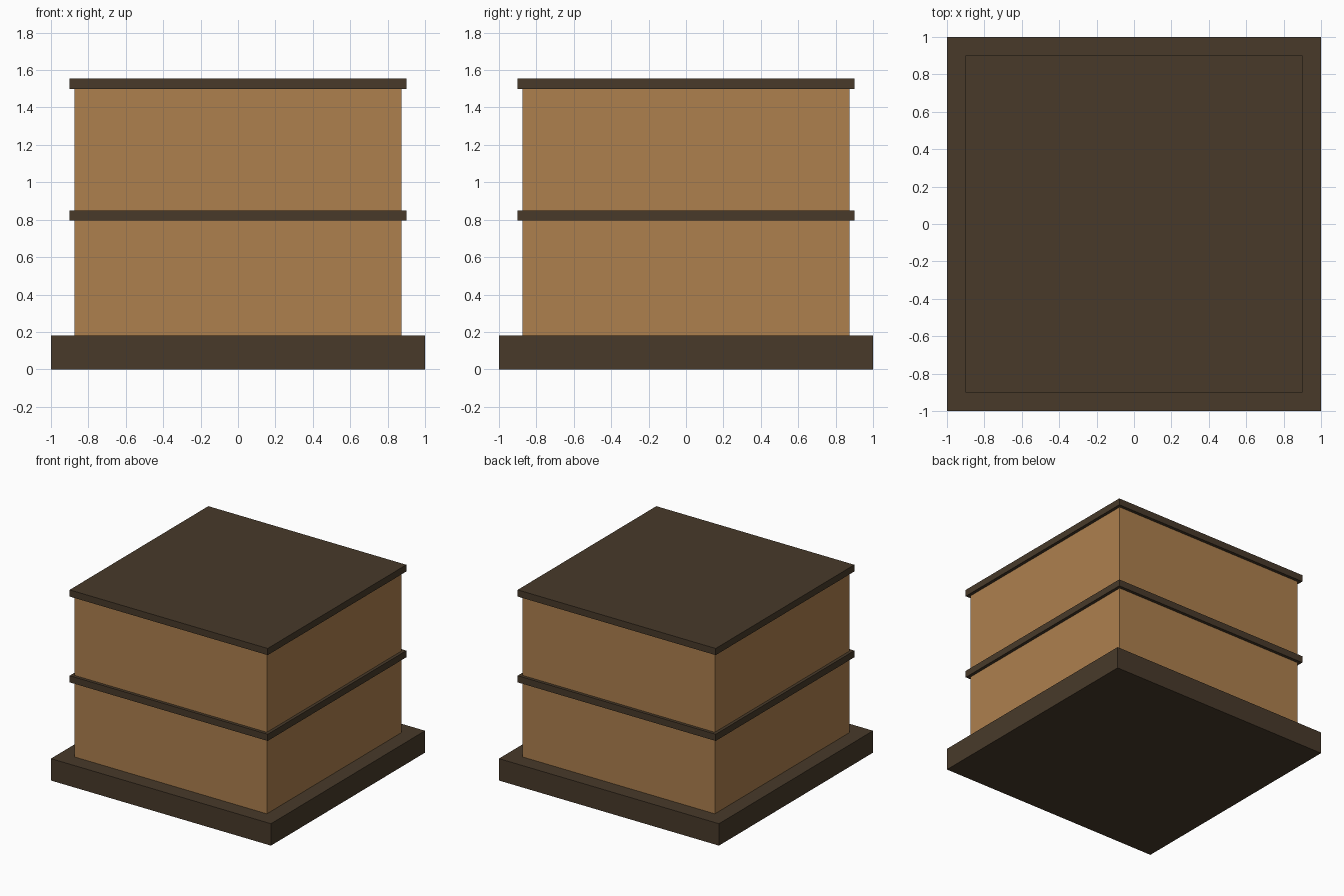
import bpy

if "Cube" in bpy.data.objects:
    bpy.data.objects.remove(bpy.data.objects["Cube"])


def material(name, color):
    mat = bpy.data.materials.new(name)
    mat.diffuse_color = (*color, 1.0)
    mat.use_nodes = True
    mat.node_tree.nodes["Principled BSDF"].inputs["Base Color"].default_value = mat.diffuse_color
    return mat


def slab(name, half, bottom, top, mat):
    """Square block centred on the z axis, between two heights."""
    bpy.ops.mesh.primitive_cube_add(size=1, location=(0, 0, (bottom + top) / 2))
    obj = bpy.context.object
    obj.name = name
    obj.scale = (half * 2, half * 2, top - bottom)
    bpy.ops.object.transform_apply(location=False, rotation=False, scale=True)
    obj.data.materials.append(mat)
    return obj


wood = material("warm_wood", (0.42, 0.215, 0.076))
dark = material("dark_trim", (0.065, 0.042, 0.023))

# Wide plinth
slab("base_plinth", 1.0, 0.0, 0.18, dark)

# Two wooden storeys, each capped by a thin overhanging trim
storeys = [("lower", 0.18, 0.795), ("upper", 0.85, 1.5)]
for name, bottom, top in storeys:
    slab(f"{name}_body", 0.875, bottom, top, wood)
    slab(f"{name}_trim", 0.9, top, top + 0.055, dark)
